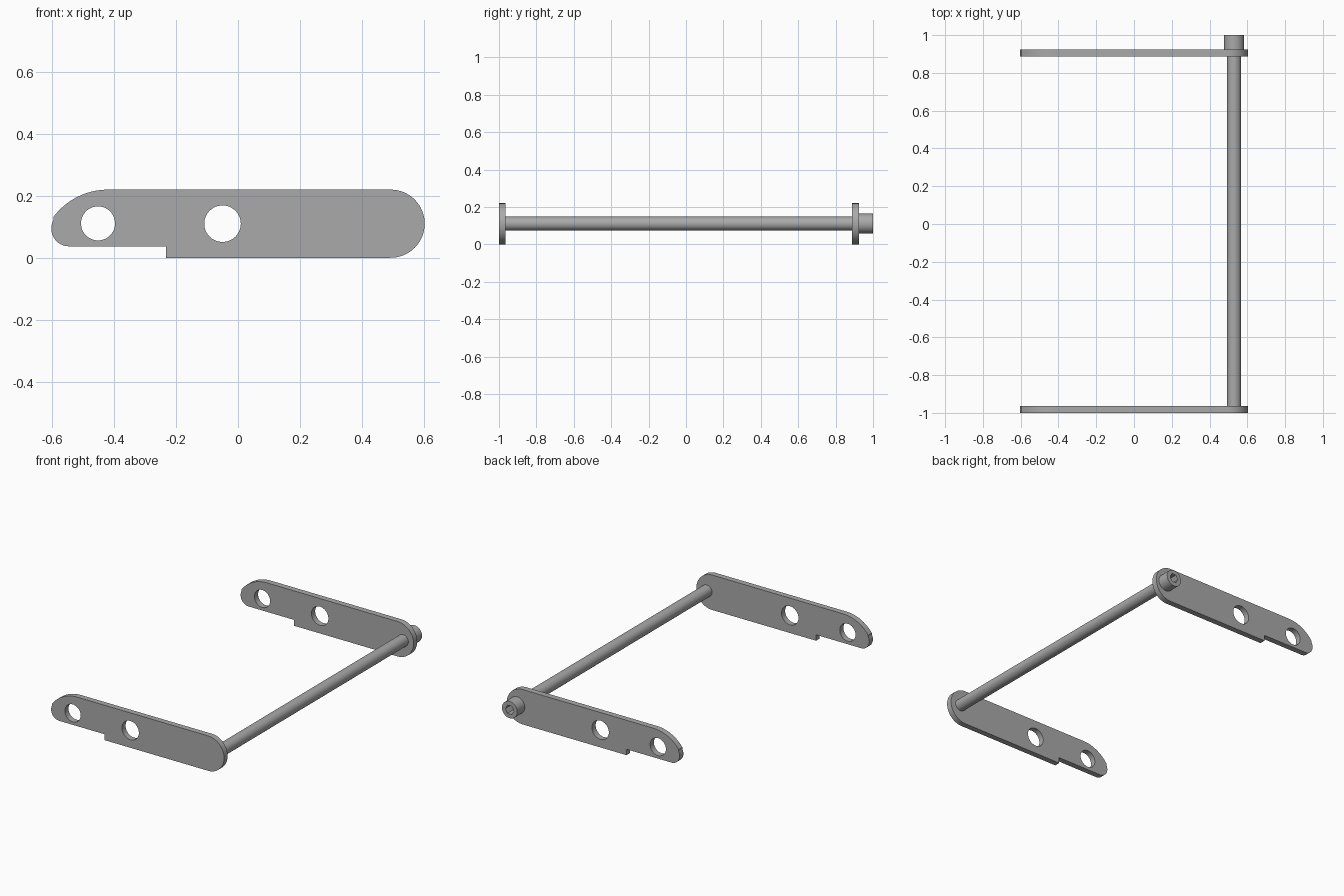
import bpy, bmesh, math

if "Cube" in bpy.data.objects:
    bpy.data.objects.remove(bpy.data.objects["Cube"])

grey = bpy.data.materials.new("mid grey")
grey.diffuse_color = (0.4, 0.4, 0.4, 1)
grey.use_nodes = True
grey.node_tree.nodes["Principled BSDF"].inputs["Base Color"].default_value = grey.diffuse_color


def arc(cx, cz, r, a0, a1, n):
    """Points along an arc, angles in degrees."""
    return [(cx + r * math.cos(math.radians(a0 + (a1 - a0) * i / n)),
             cz + r * math.sin(math.radians(a0 + (a1 - a0) * i / n)))
            for i in range(n + 1)]


def circle(cx, cz, r, n=48):
    return arc(cx, cz, r, 0, 360, n)[:-1]


def extrude_y(name, loops, y0, y1):
    """Fill x-z outlines (first outer, rest holes) and extrude from y0 to y1."""
    cu = bpy.data.curves.new(name, 'CURVE')
    cu.dimensions = '2D'
    cu.fill_mode = 'BOTH'
    cu.extrude = (y1 - y0) / 2
    for pts in loops:
        sp = cu.splines.new('POLY')
        sp.points.add(len(pts) - 1)
        for p, (x, z) in zip(sp.points, pts):
            p.co = (x, z, 0, 1)
        sp.use_cyclic_u = True
    ob = bpy.data.objects.new(name, cu)
    bpy.context.collection.objects.link(ob)
    ob.location.y = (y0 + y1) / 2
    ob.rotation_euler.x = math.pi / 2
    bpy.ops.object.select_all(action='DESELECT')
    ob.select_set(True)
    bpy.context.view_layer.objects.active = ob
    bpy.ops.object.convert(target='MESH')
    ob = bpy.context.object
    ob.name = name
    bm = bmesh.new()
    bm.from_mesh(ob.data)
    bmesh.ops.remove_doubles(bm, verts=bm.verts, dist=1e-5)
    bmesh.ops.recalc_face_normals(bm, faces=bm.faces)
    bm.to_mesh(ob.data)
    bm.free()
    ob.data.materials.clear()
    ob.data.materials.append(grey)
    bpy.ops.object.shade_smooth_by_angle(angle=math.radians(30))
    return ob


# Plate outline: round right end, curved nose, stepped underside
outline = (arc(0.493, 0.11, 0.11, -90, 90, 32)
           + arc(-0.42, 0.0, 0.22, 90, 143, 16)
           + arc(-0.546, 0.094, 0.057, 150, 270, 16)
           + [(-0.232, 0.037), (-0.232, 0.0)])
holes = [circle(-0.452, 0.111, 0.055), circle(-0.05, 0.11, 0.059)]

# Two side plates
extrude_y("front_side_plate", [outline] + holes, -1.0, -0.964)
extrude_y("back_side_plate", [outline] + holes, 0.887, 0.924)

# Cross rod joining the plates
extrude_y("cross_rod", [circle(0.53, 0.111, 0.037)], -0.966, 0.889)

# Drive boss with hexagonal socket
extrude_y("drive_boss", [circle(0.53, 0.111, 0.053),
                         circle(0.53, 0.111, 0.03, 6)], 0.923, 1.0)
